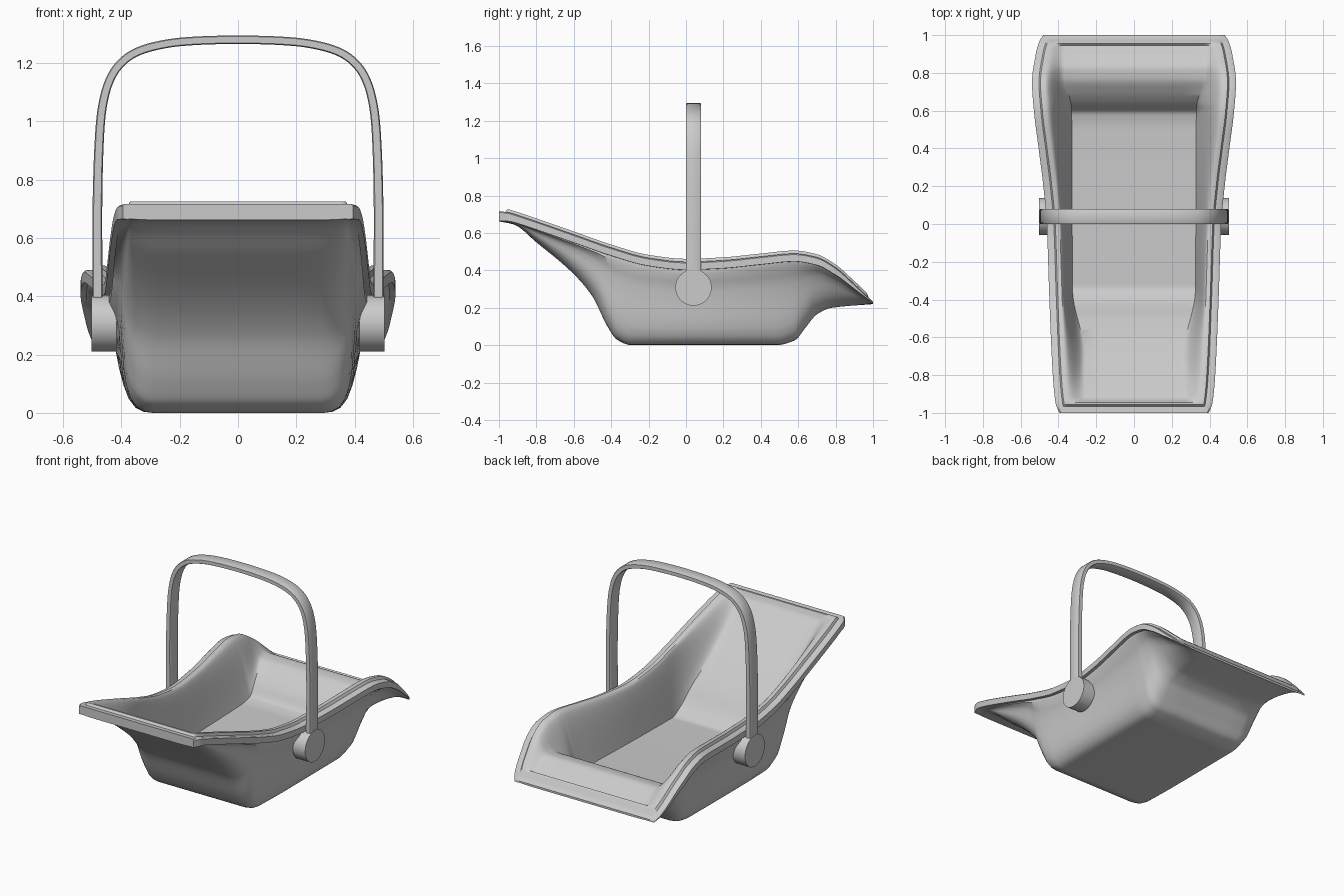
import bpy, bmesh, math

if "Cube" in bpy.data.objects:
    bpy.data.objects.remove(bpy.data.objects["Cube"])


def curve(pts):
    """Smooth monotone interpolation through (position, value) pairs."""
    n = len(pts)
    d = [(pts[i + 1][1] - pts[i][1]) / (pts[i + 1][0] - pts[i][0]) for i in range(n - 1)]
    m = [d[0]] + [2 * a * b / (a + b) if a * b > 0 else 0 for a, b in zip(d, d[1:])] + [d[-1]]

    def f(x):
        i = max(j for j in range(n - 1) if j == 0 or pts[j][0] <= x)
        h = pts[i + 1][0] - pts[i][0]
        t = (x - pts[i][0]) / h
        return ((2 * t**3 - 3 * t**2 + 1) * pts[i][1] + (t**3 - 2 * t**2 + t) * h * m[i]
                + (3 * t**2 - 2 * t**3) * pts[i + 1][1] + (t**3 - t**2) * h * m[i + 1])
    return f


def loft(name, rings, angle):
    """Skin a row of closed rings and cap both ends."""
    bm = bmesh.new()
    rows = [[bm.verts.new(p) for p in ring] for ring in rings]
    n = len(rows[0])
    for a, b in zip(rows, rows[1:]):
        for i in range(n):
            j = (i + 1) % n
            bm.faces.new((a[i], a[j], b[j], b[i]))
    bm.faces.new(rows[0])
    bm.faces.new(rows[-1])
    bmesh.ops.recalc_face_normals(bm, faces=bm.faces)
    me = bpy.data.meshes.new(name)
    bm.to_mesh(me)
    bm.free()
    ob = bpy.data.objects.new(name, me)
    bpy.context.collection.objects.link(ob)
    smooth(ob, angle)
    return ob


def smooth(ob, angle):
    bpy.ops.object.select_all(action='DESELECT')
    ob.select_set(True)
    bpy.context.view_layer.objects.active = ob
    bpy.ops.object.shade_smooth_by_angle(angle=math.radians(angle))


# Lengthwise profiles of the shell: rim height, rim half-width, underside, inner floor
rim = curve([(-1, .735), (-.95, .728), (-.9, .713), (-.6, .61), (-.4, .54), (-.2, .485), (0, .464),
             (.2, .472), (.4, .492), (.58, .508), (.7, .488), (.8, .433), (.9, .345), (1, .25)])
width = curve([(-1, .395), (-.95, .415), (-.8, .43), (-.4, .448), (0, .462), (.2, .48),
               (.4, .505), (.6, .53), (.75, .54), (.9, .52), (.97, .5), (1, .48)])
under = curve([(-1, .662), (-.92, .645), (-.8, .55), (-.6, .38), (-.5, .26), (-.42, .1),
               (-.37, .03), (-.29, 0), (.48, 0), (.58, .025), (.64, .095), (.7, .165),
               (.78, .2), (1, .22)])
floor = curve([(-1, .8), (-.945, .75), (-.93, .69), (-.9, .668), (-.8, .585),
               (-.65, .46), (-.5, .31), (-.4, .19), (-.33, .15), (.5, .165), (.585, .18),
               (.64, .25), (.7, .305), (.77, .345), (.82, .35), (.9, .31), (.945, .28),
               (.955, .4), (1, .4)])
bead = curve([(-1, 0), (-.965, 0), (-.953, .016), (.965, .016), (.978, 0), (1, 0)])
lip = curve([(-1, .07), (-.9, .062), (.75, .06), (1, .028)])
flat = curve([(-1, .26), (-.7, .26), (-.35, .325), (.6, .33), (.8, .37), (1, .37)])


def section(y):
    r, w = rim(y), width(y)
    top = r - .018
    crest = top + bead(y)
    fi = min(floor(y), crest)
    zt = r - lip(y)
    b = min(under(y), zt - .003)
    wi, we = flat(y), w - .068
    soft = min(1, max(.35, .35 + (-y - .35) * 2, .35 + (y - .58) * 4))
    half = [(wi * k / 4, fi) for k in range(4)]
    # inner wall, softer towards both ends
    for k in range(13):
        t = k / 12
        s = (1 - soft) * (1 - (1 - t)**1.8) + soft * t * t * (3 - 2 * t)
        half.append((wi + (we - wi) * t, fi + (crest - fi) * s))
    # raised bead and outer flange
    half += [(w - .058, crest), (w - .045, crest), (w - .037, top),
             (w - .008, top), (w, top - .006), (w, zt), (w - .02, zt - .001)]
    # outer wall down to the underside, rounder towards both ends
    base = min(w, .457)
    p = 1 - .35 * min(1, b / .2)
    for xf, zf in [(.96, .94), (.92, .84), (.895, .7), (.88, .5), (.87, .35), (.85, .22),
                   (.82, .12), (.77, .045), (.71, .01), (.64, 0), (.4, 0), (0, 0)]:
        zf = zf**p
        x = base * xf + (w - base) * xf * zf**1.5
        half.append((x, b + (zt - b) * zf))
    return [(x, y, z) for x, z in half] + [(-x, y, z) for x, z in half[-2:0:-1]]


N = 180
loft("seat_shell", [section(-1 + 2 * i / N) for i in range(N + 1)], 40)

# Carry handle: flat band swept along an arch
side = [(.5, .33), (.5, .6), (.497, .8), (.487, 1.0), (.47, 1.1), (.445, 1.165), (.41, 1.212),
        (.36, 1.248), (.29, 1.272), (.2, 1.287), (.1, 1.293), (0, 1.295)]
key = side + [(-x, z) for x, z in side[-2::-1]]
fx = curve([(i, p[0]) for i, p in enumerate(key)])
fz = curve([(i, p[1]) for i, p in enumerate(key)])
arch = [(fx(i / 4), fz(i / 4)) for i in range(4 * len(key) - 3)]
rings = []
for i, (x, z) in enumerate(arch):
    a, c = arch[max(i - 1, 0)], arch[min(i + 1, len(arch) - 1)]
    tx, tz = c[0] - a[0], c[1] - a[1]
    l = math.hypot(tx, tz)
    nx, nz = -tz / l, tx / l
    th = .036 - .007 * min(1, max(0, (z - .4) / .8))
    rings.append([(x + nx * o * th, .04 + y, z + nz * o * th) for o, y in
                  [(0, -.034), (.12, -.04), (.88, -.04), (1, -.034),
                   (1, .034), (.88, .04), (.12, .04), (0, .034)]])
loft("carry_handle", rings, 50)

# Round pivot hubs on both sides
for name, s in (("hub_right", 1), ("hub_left", -1)):
    bpy.ops.mesh.primitive_cylinder_add(vertices=48, radius=.097, depth=.085,
                                        location=(s * .4595, .04, .308),
                                        rotation=(0, math.pi / 2, 0))
    bpy.context.object.name = name
    smooth(bpy.context.object, 35)
